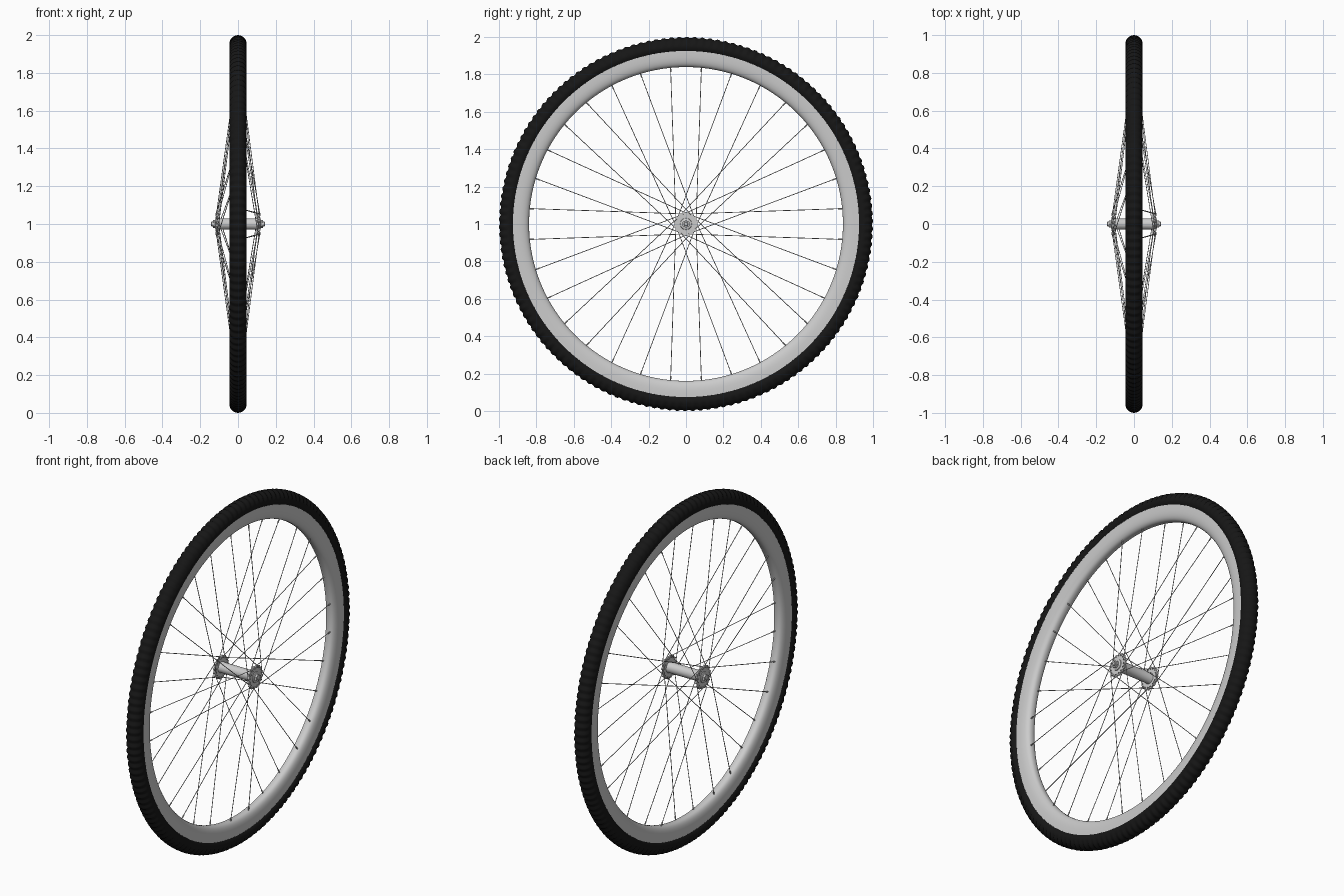
import bpy, bmesh, math
from mathutils import Vector, Matrix

if "Cube" in bpy.data.objects:
    bpy.data.objects.remove(bpy.data.objects["Cube"])

C = Vector((0, 0, 1))          # wheel centre, axle runs along x
SPOKES, HUB_R, RIM_R = 32, 0.055, 0.842


def polar(x, r, a):
    return C + Vector((x, r * math.sin(a), r * math.cos(a)))


def finish(name, bm, angle=35, mat=None):
    bmesh.ops.recalc_face_normals(bm, faces=bm.faces)
    me = bpy.data.meshes.new(name)
    bm.to_mesh(me)
    bm.free()
    ob = bpy.data.objects.new(name, me)
    bpy.context.collection.objects.link(ob)
    if mat:
        me.materials.append(mat)
    bpy.ops.object.select_all(action='DESELECT')
    ob.select_set(True)
    bpy.context.view_layer.objects.active = ob
    bpy.ops.object.shade_smooth_by_angle(angle=math.radians(angle))
    return ob


def revolve(name, profile, steps, shape=lambda i, x, r: (x, r), mat=None, angle=35):
    """Spin a closed (x, radius) profile round the axle; shape() can vary it per step."""
    bm = bmesh.new()
    rings = []
    for i in range(steps):
        a = 2 * math.pi * i / steps
        rings.append([bm.verts.new(polar(*shape(i, x, r), a)) for x, r in profile])
    n = len(profile)
    for i in range(steps):
        p, q = rings[i], rings[(i + 1) % steps]
        for j in range(n):
            k = (j + 1) % n
            bm.faces.new((p[j], p[k], q[k], q[j]))
    bmesh.ops.remove_doubles(bm, verts=bm.verts, dist=1e-6)
    return finish(name, bm, angle, mat)


def rod(bm, a, b, r, sides=8):
    d = b - a
    m = Matrix.Translation((a + b) / 2) @ d.to_track_quat('Z', 'Y').to_matrix().to_4x4()
    bmesh.ops.create_cone(bm, cap_ends=True, segments=sides, radius1=r, radius2=r,
                          depth=d.length, matrix=m)


rubber = bpy.data.materials.new("black_rubber")
rubber.diffuse_color = (0.008, 0.008, 0.008, 1)
rubber.use_nodes = True
rubber.node_tree.nodes["Principled BSDF"].inputs["Base Color"].default_value = rubber.diffuse_color

# Tyre: rounded section with fine cross ridges over the tread
TYRE_MID = 0.953
tyre_profile = [(0.046 * math.sin(t), TYRE_MID + 0.047 * math.cos(t))
                for t in (2 * math.pi * j / 28 for j in range(28))]


def tread(i, x, r):
    t = math.atan2(x, r - TYRE_MID)
    if i % 4 < 2 or abs(t) > 1.35:
        return x, r
    return x * 0.9, TYRE_MID + (r - TYRE_MID) * 0.87


revolve("tyre", tyre_profile, 150 * 4, tread, rubber)

# Rim: straight sides with a rounded inner face
rim_profile = [(-0.037, 0.93), (0.037, 0.93)]
for j in range(17):
    t = math.pi * j / 16
    c, s = math.cos(t), math.sin(t)
    rim_profile.append((math.copysign(0.037 * abs(c) ** 0.75, c), 0.912 - 0.073 * s ** 0.8))
revolve("rim", rim_profile, 128, angle=50)

# Hub shell and axle
revolve("hub_shell", [(-0.112, 0), (-0.112, 0.034), (-0.1, 0.03), (0.1, 0.03),
                      (0.112, 0.034), (0.112, 0)], 40)
revolve("axle", [(-0.142, 0), (-0.142, 0.009), (-0.139, 0.012),
                 (0.139, 0.012), (0.142, 0.009), (0.142, 0)], 24)

for side, s in (("left", -1), ("right", 1)):
    # Scalloped flange
    revolve(side + "_flange",
            [(s * 0.106, 0), (s * 0.106, 0.064), (s * 0.114, 0.064), (s * 0.114, 0)], 128,
            lambda i, x, r: (x, r + 0.004 * math.cos(2 * math.pi * i / 8 + math.pi) if r else 0))
    # Bearing cap and hex nut
    revolve(side + "_bearing_cap", [(s * 0.11, 0), (s * 0.11, 0.032), (s * 0.118, 0.030),
                                    (s * 0.121, 0.024), (s * 0.121, 0)], 32)
    revolve(side + "_axle_nut", [(s * 0.119, 0), (s * 0.119, 0.021), (s * 0.133, 0.021),
                                 (s * 0.133, 0)], 6)

# Crossed spokes: neighbouring spokes lean opposite ways, pairs alternate sides
spokes, nipples = bmesh.new(), bmesh.new()
step = 2 * math.pi / SPOKES
for i in range(SPOKES):
    a = (i - 0.5) * step
    lean = -1 if i % 2 == 0 else 1
    s = 1 if (i // 2) % 2 == 0 else -1
    hub_a = a + lean * 6.5 * step
    start = polar(s * (0.11 + lean * 0.007), HUB_R, hub_a)
    end = polar(s * 0.01, RIM_R, a)
    rod(spokes, start, end, 0.002, 6)
    rod(spokes, polar(s * 0.101, HUB_R, hub_a), polar(s * 0.119, HUB_R, hub_a), 0.0035)
    rod(nipples, end + (start - end).normalized() * 0.025, end, 0.0035)
finish("spokes", spokes)
finish("spoke_nipples", nipples)
